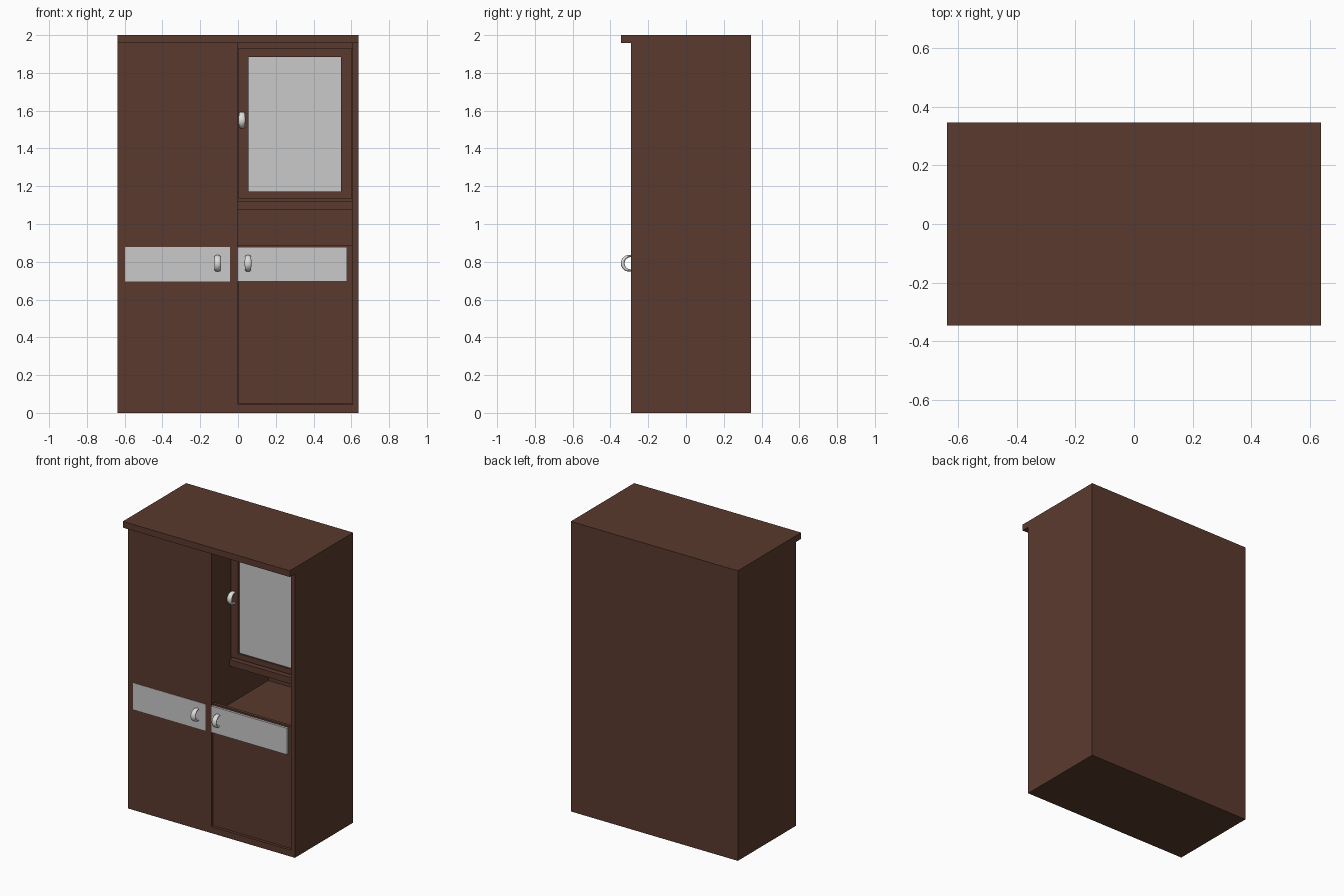
import bpy, bmesh, math
from mathutils import Vector

if "Cube" in bpy.data.objects:
    bpy.data.objects.remove(bpy.data.objects["Cube"], do_unlink=True)


def material(name, rgb):
    m = bpy.data.materials.new(name)
    m.use_nodes = True
    m.diffuse_color = (*rgb, 1)
    m.node_tree.nodes["Principled BSDF"].inputs["Base Color"].default_value = (*rgb, 1)
    return m


WOOD = material("dark brown wood", (0.102, 0.042, 0.027))
GLASS = material("pale grey glass", (0.58, 0.59, 0.58))
METAL = material("light metal", (0.72, 0.72, 0.70))


def finish(name, bm, mat):
    bmesh.ops.recalc_face_normals(bm, faces=bm.faces)
    me = bpy.data.meshes.new(name)
    bm.to_mesh(me)
    bm.free()
    me.materials.append(mat)
    ob = bpy.data.objects.new(name, me)
    bpy.context.collection.objects.link(ob)
    return ob


def box(name, x, y, z, mat=WOOD):
    """Board spanning the (low, high) ranges on each axis."""
    bm = bmesh.new()
    bmesh.ops.create_cube(bm, size=1)
    for v in bm.verts:
        v.co = Vector([r[0] if c < 0 else r[1] for c, r in zip(v.co, (x, y, z))])
    return finish(name, bm, mat)


def handle(name, x, y, z, steps=20, sides=14):
    """Crescent pull: an arc in the yz plane with a flattened oval section."""
    bm = bmesh.new()
    rings = []
    for i in range(steps + 1):
        t = i / steps
        a = math.radians(-100 + 200 * t)
        swell = math.sin(math.pi * t)
        thick, wide = 0.005 + 0.005 * swell, 0.014 + 0.004 * swell
        ring = []
        for j in range(sides):
            b = math.tau * j / sides
            r = 0.038 + thick * math.cos(b)
            ring.append(bm.verts.new((x + wide * math.sin(b),
                                      y - 0.007 - r * math.cos(a),
                                      z + r * math.sin(a))))
        rings.append(ring)
    for p, q in zip(rings, rings[1:]):
        for j in range(sides):
            k = (j + 1) % sides
            bm.faces.new((p[j], p[k], q[k], q[j]))
    bm.faces.new(rings[0])
    bm.faces.new(rings[-1])
    ob = finish(name, bm, METAL)
    for f in ob.data.polygons:
        f.use_smooth = len(f.vertices) == 4
    return ob


W, FRONT, BACK = 0.637, -0.29, 0.345
INNER = 0.606          # inside of the side wall
REAR = 0.33            # inside of the back panel
DOOR = -0.078          # front of the set-back glazed door

# Carcass
box("cornice_top", (-W, W), (-0.345, BACK), (1.957, 2.0))
box("tall_wardrobe", (-W, 0), (FRONT, BACK), (0, 1.957))
box("side_wall", (INNER, W), (FRONT, BACK), (0, 1.957))
box("back_panel", (0, INNER), (REAR, BACK), (0, 1.957))
box("plinth", (0, INNER), (FRONT, REAR), (0, 0.045))

# Upper glazed cupboard, set back from the front
box("cupboard_top_rail", (0, INNER), (DOOR - 0.012, REAR), (1.927, 1.957))
box("cupboard_floor", (0, INNER), (DOOR - 0.015, REAR), (1.077, 1.122))
bottom, top, left, right = 1.134, 1.927, 0.002, INNER - 0.002
g_bottom, g_top, g_left, g_right = 1.172, 1.885, 0.056, 0.546
depth = (DOOR, DOOR + 0.03)
box("glazed_door_left_stile", (left, g_left), depth, (bottom, top))
box("glazed_door_right_stile", (g_right, right), depth, (bottom, top))
box("glazed_door_bottom_rail", (g_left, g_right), depth, (bottom, g_bottom))
box("glazed_door_top_rail", (g_left, g_right), depth, (g_top, top))
box("door_pane", (g_left, g_right), (DOOR + 0.012, DOOR + 0.02), (g_bottom, g_top), GLASS)

# Open niche and lower cupboard
box("niche_floor", (0, INNER), (FRONT + 0.03, REAR), (0.785, 0.815))
box("lower_door", (0.002, INNER), (FRONT + 0.014, FRONT + 0.035), (0.048, 0.888))

# Pale bands across the lower doors
box("left_band", (-0.598, -0.043), (FRONT - 0.002, FRONT + 0.004), (0.695, 0.877), GLASS)
box("right_band", (0.001, 0.577), (FRONT - 0.001, FRONT + 0.016), (0.695, 0.877), GLASS)

# Handles
handle("left_band_handle", -0.108, FRONT, 0.792)
handle("right_band_handle", 0.053, FRONT, 0.792)
handle("glazed_door_handle", 0.021, DOOR, 1.55)
